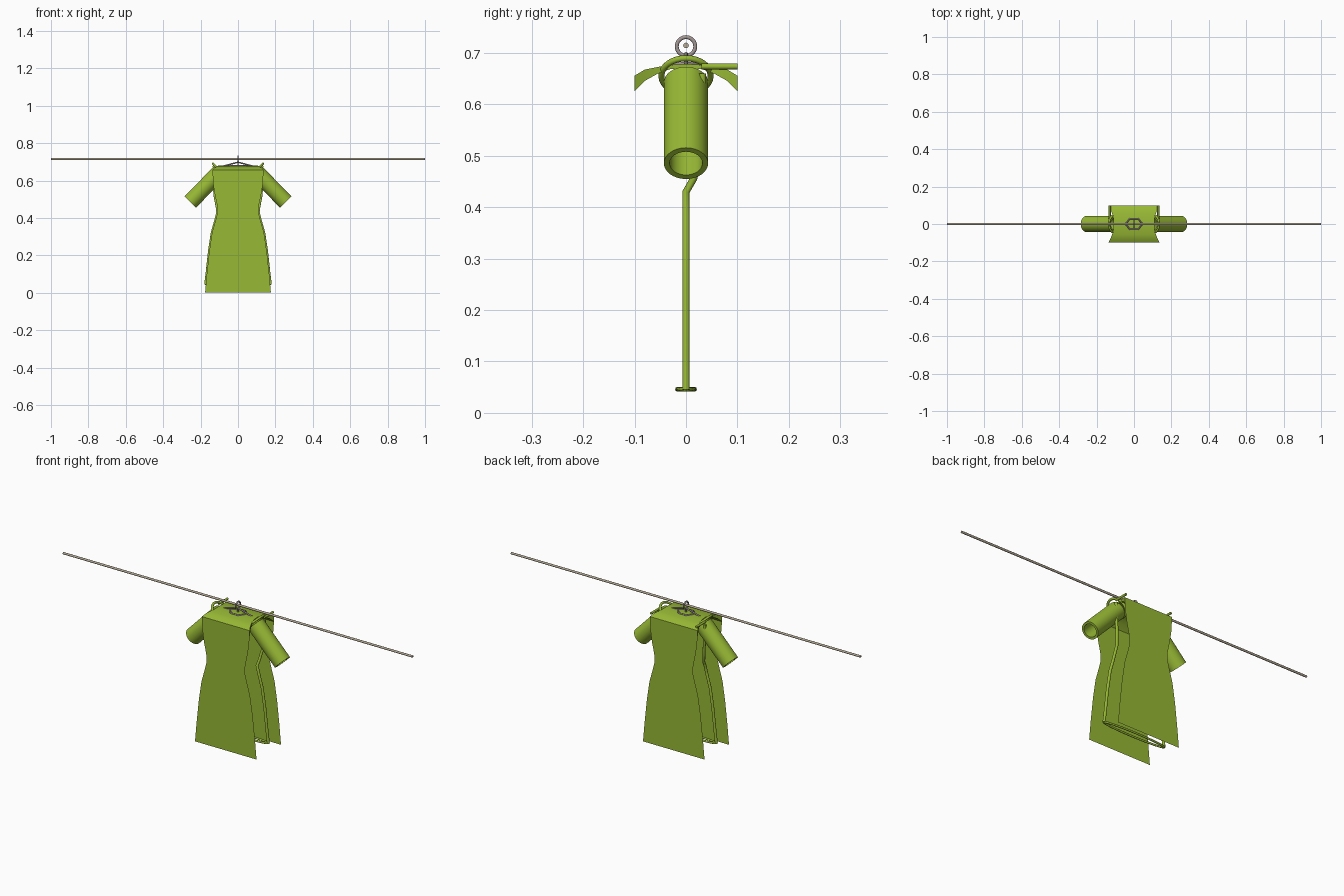
import bpy, bmesh, math
from mathutils import Vector

if "Cube" in bpy.data.objects:
    bpy.data.objects.remove(bpy.data.objects["Cube"])


def material(name, rgb):
    m = bpy.data.materials.new(name)
    m.diffuse_color = (*rgb, 1)
    m.use_nodes = True
    m.node_tree.nodes["Principled BSDF"].inputs["Base Color"].default_value = m.diffuse_color
    return m


GREEN = material("olive_green", (0.31, 0.48, 0.035))
GREY = material("hanger_grey", (0.36, 0.31, 0.30))
TAN = material("rod_tan", (0.46, 0.40, 0.30))


def finish(name, bm, mat, smooth=True, normals=True):
    if normals:
        bmesh.ops.recalc_face_normals(bm, faces=bm.faces)
    me = bpy.data.meshes.new(name)
    bm.to_mesh(me)
    bm.free()
    me.materials.append(mat)
    ob = bpy.data.objects.new(name, me)
    bpy.context.collection.objects.link(ob)
    if smooth:
        bpy.ops.object.select_all(action='DESELECT')
        ob.select_set(True)
        bpy.context.view_layer.objects.active = ob
        bpy.ops.object.shade_smooth_by_angle(angle=math.radians(40))
    return ob


def tube(name, pts, r, mat, closed=False, sides=10):
    """Round cord along a path, made from a bevelled curve."""
    cu = bpy.data.curves.new(name, 'CURVE')
    cu.dimensions = '3D'
    cu.bevel_depth = r
    cu.bevel_resolution = max(0, sides // 2 - 2)
    cu.use_fill_caps = True
    sp = cu.splines.new('POLY')
    sp.points.add(len(pts) - 1)
    for p, co in zip(sp.points, pts):
        p.co = (*co, 1)
    sp.use_cyclic_u = closed
    tmp = bpy.data.objects.new(name + "_path", cu)
    bpy.context.collection.objects.link(tmp)
    me = bpy.data.meshes.new_from_object(
        tmp.evaluated_get(bpy.context.evaluated_depsgraph_get()))
    bpy.data.objects.remove(tmp)
    bm = bmesh.new()
    bm.from_mesh(me)
    bpy.data.meshes.remove(me)
    return finish(name, bm, mat)


def circle(c, u, v, r, n=32):
    return [Vector(c) + r * (math.cos(2 * math.pi * i / n) * Vector(u)
            + math.sin(2 * math.pi * i / n) * Vector(v)) for i in range(n)]


def loft(bm, loops, closed=False):
    rings = [[bm.verts.new(p) for p in lp] for lp in loops]
    pairs = list(zip(rings, rings[1:])) + ([(rings[-1], rings[0])] if closed else [])
    for a, b in pairs:
        n = len(a)
        for i in range(n):
            bm.faces.new((a[i], a[(i + 1) % n], b[(i + 1) % n], b[i]))
    return rings


# Half width of the dress at each height
outline = [(0.176, 0.0), (0.167, 0.1), (0.154, 0.22), (0.139, 0.32), (0.122, 0.38),
           (0.109, 0.43), (0.112, 0.47), (0.125, 0.53), (0.134, 0.59), (0.136, 0.656)]

# Front and back panels: single flat sheets
for name, y, s in (("front_panel", -0.1, 1), ("back_panel", 0.1, -1)):
    bm = bmesh.new()
    rows = [(bm.verts.new((-s * x, y, z)), bm.verts.new((s * x, y, z))) for x, z in outline]
    for (a, b), (c, d) in zip(rows, rows[1:]):
        bm.faces.new((a, b, d, c))
    finish(name, bm, GREEN, smooth=False, normals=False)

# Shoulder yoke: arched slab, narrower in the middle where the armholes sit
half = [(0.10, 0.656, 0.626), (0.08, 0.668, 0.646), (0.055, 0.673, 0.660),
        (0.03, 0.677, 0.669), (0.0, 0.679, 0.671)]
profile = [(-y, t, b) for y, t, b in half] + [(y, t, b) for y, t, b in half[-2::-1]]
bm = bmesh.new()
loops = []
for y, t, b in profile:
    w = 0.108 + 0.029 * (y / 0.1) ** 2
    loops.append([(-w, y, b), (w, y, b), (w, y, t), (-w, y, t)])
rings = loft(bm, loops)
bm.faces.new(rings[0])
bm.faces.new(rings[-1])
finish("shoulder_yoke", bm, GREEN)

d = math.sqrt(0.5)
for s, side in ((1, "right"), (-1, "left")):
    # Sleeve: hollow pipe sloping down at 45 degrees
    u, v = (0, 1, 0), (s * d, 0, d)
    a, b = (s * 0.101, 0, 0.643), (s * 0.2545, 0, 0.4855)
    bm = bmesh.new()
    loft(bm, [circle(a, u, v, 0.043), circle(b, u, v, 0.043),
              circle(b, u, v, 0.032), circle(a, u, v, 0.032)], closed=True)
    finish(side + "_sleeve", bm, GREEN)
    # Cord around the armhole
    tube(side + "_armhole_cord", circle((s * 0.1, 0, 0.656), u, v, 0.048), 0.006, GREEN, True)
    # Side seam cord, from the hem up to the back of the shoulder
    seam = [(s * 0.174, 0, 0.045)] + [(s * x, 0, z) for x, z in outline[1:6]]
    seam += [(s * 0.112, 0.015, 0.456), (s * 0.124, 0.03, 0.52),
             (s * 0.13, 0.032, 0.60), (s * 0.13, 0.032, 0.66)]
    tube(side + "_side_seam", seam, 0.007, GREEN)
    # Shoulder cord running to the back panel
    tube(side + "_shoulder_cord", [(s * 0.13, 0.03, 0.674), (s * 0.13, 0.1, 0.674)], 0.0058, GREEN)

# Lens-shaped hem cord
hem = [(0.174 * math.cos(t), 0.016 * math.sin(t), 0.046)
       for t in (2 * math.pi * i / 24 for i in range(24))]
tube("hem_cord", hem, 0.005, GREEN, True)

# Hanger: six-sided neck frame, arms, stem and ring hook
neck = [(-0.045, 0), (-0.022, -0.029), (0.022, -0.029), (0.045, 0), (0.022, 0.029), (-0.022, 0.029)]
tube("hanger_neck_frame", [(x, y, 0.678) for x, y in neck], 0.0045, GREY, True)
tube("hanger_arms", [(-0.08, 0, 0.677), (0, 0, 0.698), (0.08, 0, 0.677)], 0.004, GREY)
tube("hanger_stem", [(0, 0, 0.675), (0, 0, 0.694)], 0.004, GREY)
tube("hanger_hook", circle((0, 0, 0.713), (0, 1, 0), (0, 0, 1), 0.018), 0.004, GREY, True)

# Long clothes rod
tube("clothes_rod", [(-1, 0, 0.715), (1, 0, 0.715)], 0.0055, TAN, sides=12)
